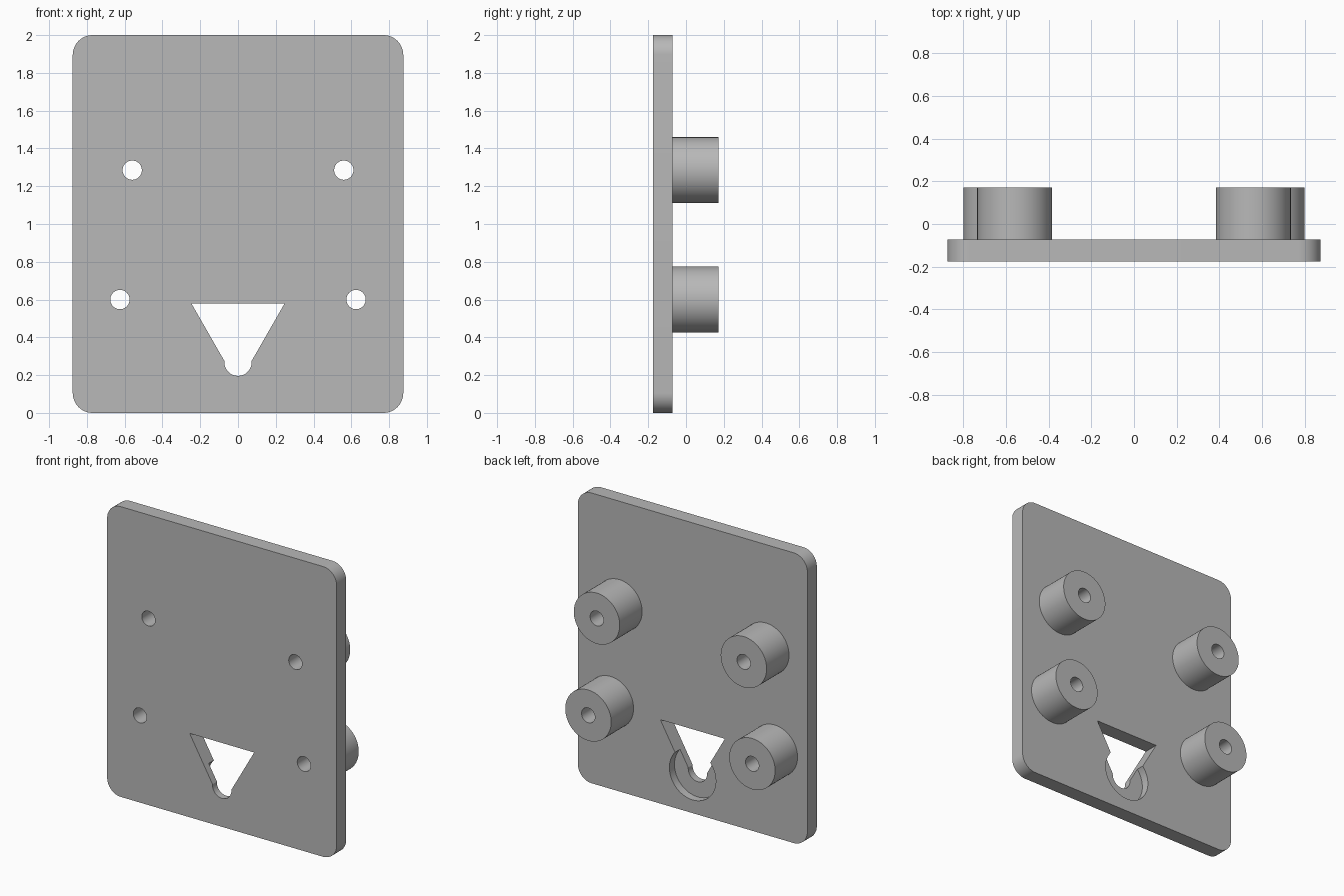
import bpy
import bmesh
from math import cos, sin, pi, radians

cube = bpy.data.objects.get("Cube")
if cube:
    bpy.data.objects.remove(cube, do_unlink=True)

FRONT, BACK, TIP = -0.175, -0.072, 0.172   # plate front, plate back, boss ends
HOLES = [(s * x, z) for x, z in ((0.56, 1.285), (0.625, 0.6)) for s in (-1, 1)]
SLOT_Z, SLOT_R = 0.268, 0.072

grey = bpy.data.materials.new("plain grey")
grey.use_nodes = True
grey.diffuse_color = (0.48, 0.48, 0.48, 1)
grey.node_tree.nodes["Principled BSDF"].inputs["Base Color"].default_value = (0.48, 0.48, 0.48, 1)


def arc(cx, cz, r, start, end, n):
    """Points along an arc in the x-z plane, angles in degrees."""
    return [(cx + r * cos(radians(start + (end - start) * i / n)),
             cz + r * sin(radians(start + (end - start) * i / n))) for i in range(n + 1)]


def circle(cx, cz, r, n=64):
    return arc(cx, cz, r, 0, 360, n)[:-1]


def prism(name, outline, y0, y1):
    """Extrude an x-z outline from y0 to y1."""
    bm = bmesh.new()
    face = bm.faces.new([bm.verts.new((x, y0, z)) for x, z in outline])
    new = bmesh.ops.extrude_face_region(bm, geom=[face])["geom"]
    bmesh.ops.translate(bm, vec=(0, y1 - y0, 0),
                        verts=[v for v in new if isinstance(v, bmesh.types.BMVert)])
    bmesh.ops.recalc_face_normals(bm, faces=bm.faces)
    mesh = bpy.data.meshes.new(name)
    bm.to_mesh(mesh)
    bm.free()
    mesh.materials.append(grey)
    ob = bpy.data.objects.new(name, mesh)
    bpy.context.collection.objects.link(ob)
    return ob


def activate(ob):
    bpy.ops.object.select_all(action="DESELECT")
    ob.select_set(True)
    bpy.context.view_layer.objects.active = ob


def cut(ob, cutter):
    """Subtract the cutter and discard it."""
    activate(ob)
    mod = ob.modifiers.new("cut", "BOOLEAN")
    mod.operation = "DIFFERENCE"
    mod.solver = "EXACT"
    mod.object = cutter
    bpy.ops.object.modifier_apply(modifier=mod.name)
    bpy.data.objects.remove(cutter, do_unlink=True)


def smooth(ob):
    activate(ob)
    bpy.ops.object.shade_smooth_by_angle(angle=radians(25))


# Rounded plate
W, H, R = 0.875, 2.0, 0.105
outline = (arc(W - R, H - R, R, 0, 90, 12) + arc(R - W, H - R, R, 90, 180, 12)
           + arc(R - W, R, R, 180, 270, 12) + arc(W - R, R, R, 270, 360, 12))
plate = prism("plate", outline, FRONT, BACK)

# Hanging slot: triangle running into a round notch, with a recess behind it
slot = [(0.246, 0.578), (-0.246, 0.578)] + arc(0, SLOT_Z, SLOT_R, 175, 365, 32)
cut(plate, prism("slot_cutter", slot, FRONT - 0.1, BACK + 0.1))
cut(plate, prism("recess_cutter", circle(0, SLOT_Z, 0.177), BACK - 0.055, BACK + 0.1))

# Screw holes through the plate and the hollow bosses on its back
names = ("upper_right", "upper_left", "lower_right", "lower_left")
for name, (x, z) in zip(names, HOLES):
    boss = prism(name + "_boss", circle(x, z, 0.175), BACK, TIP)
    for part in (plate, boss):
        cut(part, prism("hole_cutter", circle(x, z, 0.051, 40), FRONT - 0.1, TIP + 0.1))
    smooth(boss)
smooth(plate)
